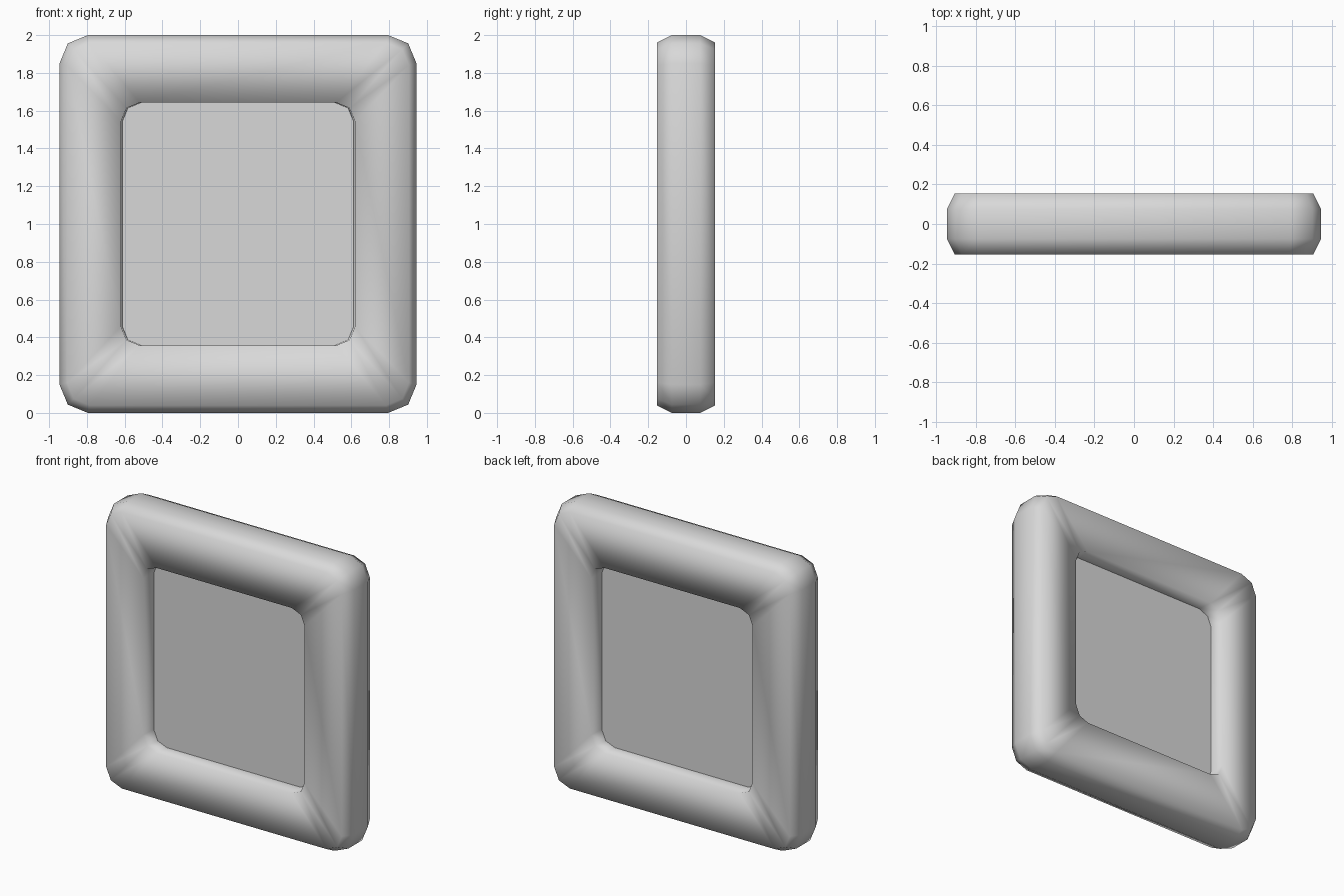
import bpy, bmesh, math

cube = bpy.data.objects.get("Cube")
if cube:
    bpy.data.objects.remove(cube, do_unlink=True)

MID_Z = 1.0
CORNER_STEPS = 2
PANEL_Y = 0.05

grey = bpy.data.materials.new("light_grey")
grey.use_nodes = True
colour = (0.69, 0.69, 0.69, 1)
grey.diffuse_color = colour
grey.node_tree.nodes["Principled BSDF"].inputs["Base Color"].default_value = colour


def ring(bm, half_w, half_h, radius, y):
    """Rounded rectangle of vertices standing in the xz plane."""
    verts = []
    for quarter, (sx, sz) in enumerate([(1, 1), (-1, 1), (-1, -1), (1, -1)]):
        for step in range(CORNER_STEPS + 1):
            a = (quarter + step / CORNER_STEPS) * math.pi / 2
            x = sx * (half_w - radius) + radius * math.cos(a)
            z = sz * (half_h - radius) + radius * math.sin(a)
            verts.append(bm.verts.new((x, y, MID_Z + z)))
    return verts


def bridge(bm, a, b):
    n = len(a)
    for i in range(n):
        j = (i + 1) % n
        bm.faces.new((a[i], a[j], b[j], b[i]))


def finish(bm, name, smooth):
    bmesh.ops.recalc_face_normals(bm, faces=bm.faces)
    for face in bm.faces:
        face.smooth = smooth
    mesh = bpy.data.meshes.new(name)
    bm.to_mesh(mesh)
    bm.free()
    mesh.materials.append(grey)
    obj = bpy.data.objects.new(name, mesh)
    bpy.context.collection.objects.link(obj)
    return obj


# Padded frame: chamfered outside, flat front and back, slightly tapered opening
section = [
    (0.945, 1.0, 0.15, -0.075),
    (0.905, 0.96, 0.12, -0.154),
    (0.62, 0.643, 0.1, -0.154),
    (0.612, 0.643, 0.1, -PANEL_Y),
    (0.612, 0.643, 0.1, PANEL_Y),
    (0.62, 0.643, 0.1, 0.154),
    (0.905, 0.96, 0.12, 0.154),
    (0.945, 1.0, 0.15, 0.075),
]
bm = bmesh.new()
rings = [ring(bm, *point) for point in section]
for i, current in enumerate(rings):
    bridge(bm, current, rings[(i + 1) % len(rings)])
finish(bm, "frame", True)

# Flat recessed panel closing the opening
bm = bmesh.new()
front, back = [ring(bm, 0.616, 0.647, 0.1, y) for y in (-PANEL_Y, PANEL_Y)]
bridge(bm, front, back)
bm.faces.new(front)
bm.faces.new(back)
finish(bm, "centre_panel", False)
